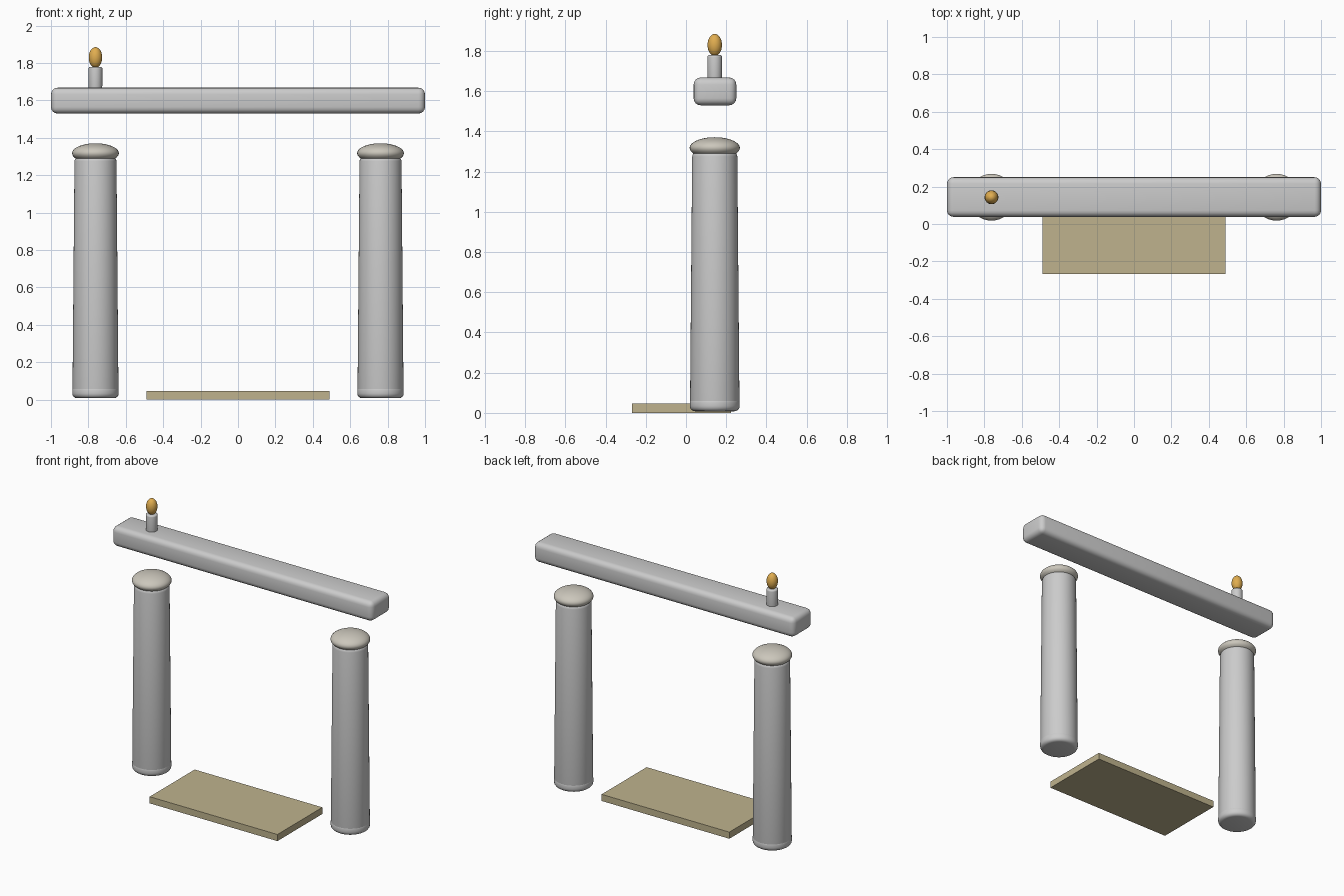
import bpy, math

if "Cube" in bpy.data.objects:
    bpy.data.objects.remove(bpy.data.objects["Cube"])

COL_Y = 0.143
COL_X = 0.762


def material(name, rgb):
    m = bpy.data.materials.new(name)
    m.diffuse_color = (*rgb, 1)
    m.use_nodes = True
    m.node_tree.nodes["Principled BSDF"].inputs["Base Color"].default_value = m.diffuse_color
    return m


def smooth(obj, angle=40):
    bpy.ops.object.select_all(action='DESELECT')
    obj.select_set(True)
    bpy.context.view_layer.objects.active = obj
    bpy.ops.object.shade_smooth_by_angle(angle=math.radians(angle))


def box(name, lo, hi, bevel=0, mat=None):
    bpy.ops.mesh.primitive_cube_add(size=1, location=[(a + b) / 2 for a, b in zip(lo, hi)])
    o = bpy.context.object
    o.name = name
    o.scale = [b - a for a, b in zip(lo, hi)]
    bpy.ops.object.transform_apply(location=False, rotation=False, scale=True)
    if bevel:
        b = o.modifiers.new("round", 'BEVEL')
        b.width, b.segments = bevel, 4
        bpy.ops.object.modifier_apply(modifier=b.name)
        smooth(o)
    if mat:
        o.data.materials.append(mat)
    return o


def round_post(name, x, z0, z1, r0, r1, bevel):
    # tapered cylinder with rounded rims
    bpy.ops.mesh.primitive_cone_add(vertices=48, radius1=r0, radius2=r1, depth=z1 - z0,
                                    location=(x, COL_Y, (z0 + z1) / 2))
    o = bpy.context.object
    o.name = name
    b = o.modifiers.new("round", 'BEVEL')
    b.width, b.segments = bevel, 4
    b.limit_method, b.angle_limit = 'ANGLE', math.radians(40)
    bpy.ops.object.modifier_apply(modifier=b.name)
    smooth(o)
    return o


def ellipsoid(name, x, z, r, rz, mat):
    bpy.ops.mesh.primitive_uv_sphere_add(segments=40, ring_count=20, radius=1,
                                         location=(x, COL_Y, z))
    o = bpy.context.object
    o.name = name
    o.scale = (r, r, rz)
    bpy.ops.object.transform_apply(location=False, rotation=False, scale=True)
    bpy.ops.object.shade_smooth()
    o.data.materials.append(mat)
    return o


stone = material("cap_stone", (0.6, 0.57, 0.5))
wood = material("hearth_tan", (0.52, 0.45, 0.27))
glow = material("flame_gold", (0.75, 0.42, 0.08))

# columns: foot, tapered shaft and domed cap
for side, x in (("left", -COL_X), ("right", COL_X)):
    round_post(side + "_column_foot", x, 0.008, 0.078, 0.124, 0.124, 0.026)
    round_post(side + "_column_shaft", x, 0.03, 1.30, 0.123, 0.112, 0.025)
    ellipsoid(side + "_column_cap", x, 1.318, 0.125, 0.053, stone)

# floating beam
box("mantel_beam", (-1, 0.038, 1.53), (1, 0.25, 1.668), 0.035)

# floor slab
box("hearth_slab", (-0.49, -0.268, 0), (0.49, 0.225, 0.046), 0, wood)

# candle on the beam
round_post("candle", -COL_X, 1.65, 1.78, 0.036, 0.037, 0.01)
ellipsoid("candle_flame", -COL_X, 1.83, 0.036, 0.055, glow)
